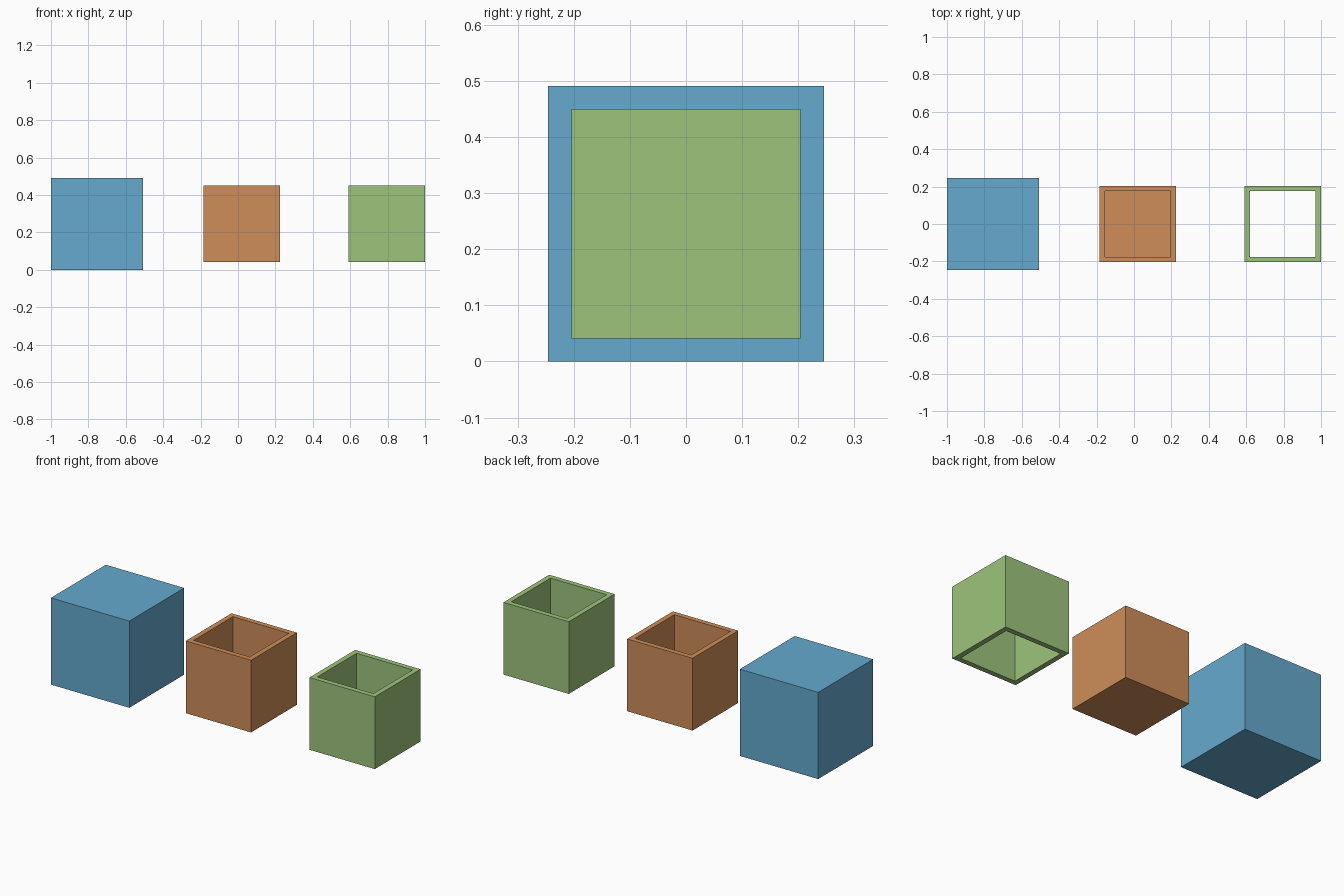
import bpy, bmesh

if "Cube" in bpy.data.objects:
    bpy.data.objects.remove(bpy.data.objects["Cube"])

U = 2 / 49 * 1.002  # wall thickness unit
BIG, SMALL, WALL = 0.491, 0.409, 0.041


def make_box(name, x, size, color, open_faces=()):
    """Cube centred at height BIG/2; faces in open_faces (+1 top, -1 bottom) open into a cavity."""
    bm = bmesh.new()
    bmesh.ops.create_cube(bm, size=size)
    if open_faces:
        # cavity: inset the open ends, then push down or bridge through
        ends = [f for f in bm.faces if round(f.normal.z) in open_faces]
        bmesh.ops.inset_individual(bm, faces=ends, thickness=WALL)
        if len(ends) == 2:
            loops = [e for f in ends for e in f.edges]
            bmesh.ops.delete(bm, geom=ends, context='FACES_ONLY')
            bmesh.ops.bridge_loops(bm, edges=loops)
        else:
            r = bmesh.ops.extrude_discrete_faces(bm, faces=ends)
            verts = list(r['faces'][0].verts)
            bmesh.ops.translate(bm, verts=verts, vec=(0, 0, WALL - size))
        bmesh.ops.recalc_face_normals(bm, faces=bm.faces)
    mesh = bpy.data.meshes.new(name)
    bm.to_mesh(mesh)
    bm.free()
    ob = bpy.data.objects.new(name, mesh)
    ob.location = (x, 0, BIG / 2)
    mat = bpy.data.materials.new(name + "_color")
    mat.diffuse_color = color
    mat.use_nodes = True
    mat.node_tree.nodes["Principled BSDF"].inputs["Base Color"].default_value = mat.diffuse_color
    mesh.materials.append(mat)
    bpy.context.collection.objects.link(ob)


# Solid block, open-topped box, and square tube in a row
make_box("solid_block", -1 + BIG / 2, BIG, (0.13, 0.40, 0.62, 1))
make_box("open_box", 0.0205, SMALL, (0.62, 0.27, 0.10, 1), (1,))
make_box("square_tube", 1 - SMALL / 2, SMALL, (0.34, 0.55, 0.20, 1), (1, -1))
